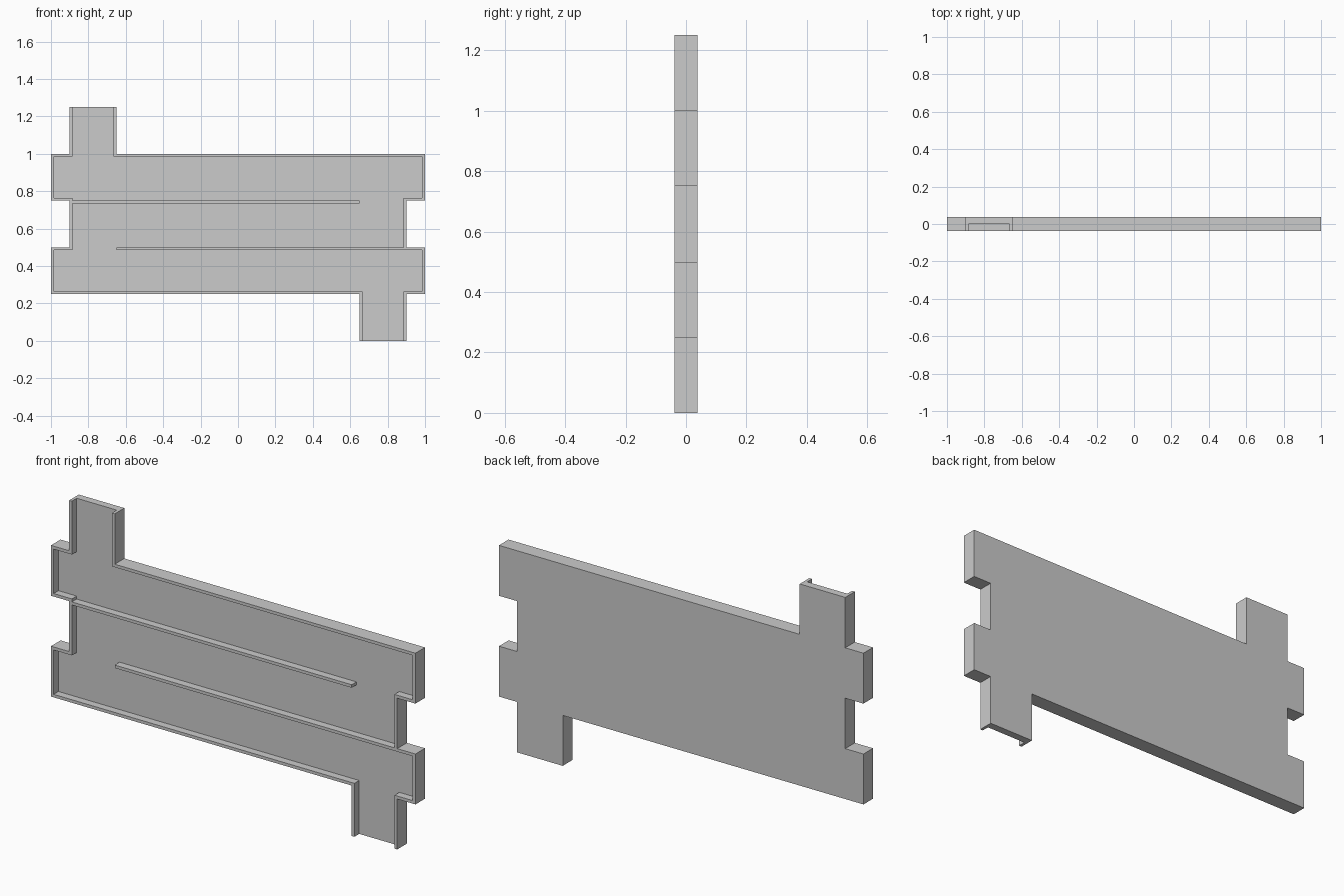
import bpy, bmesh
from mathutils import Vector

if "Cube" in bpy.data.objects:
    bpy.data.objects.remove(bpy.data.objects["Cube"])

FRONT, FLOOR, BACK = -0.0375, 0.0, 0.0375   # depth levels along y
T = 0.015                                   # wall thickness


def prism(name, pts, y0, y1):
    """Extrude an x/z outline from y0 to y1."""
    bm = bmesh.new()
    face = bm.faces.new([bm.verts.new((x, y0, z)) for x, z in pts])
    new = bmesh.ops.extrude_face_region(bm, geom=[face])["geom"]
    verts = [g for g in new if isinstance(g, bmesh.types.BMVert)]
    bmesh.ops.translate(bm, verts=verts, vec=(0, y1 - y0, 0))
    bmesh.ops.recalc_face_normals(bm, faces=bm.faces)
    mesh = bpy.data.meshes.new(name)
    bm.to_mesh(mesh)
    bm.free()
    obj = bpy.data.objects.new(name, mesh)
    bpy.context.collection.objects.link(obj)
    return obj


def inset(path):
    """Offset a right-angled clockwise path inward by the wall thickness."""
    p = [Vector(q) for q in path]
    norms = []
    for a, b in zip(p, p[1:]):
        d = (b - a).normalized()
        norms.append(Vector((d.y, -d.x)))
    out = [p[0] + norms[0] * T]
    out += [q + (m + n) * T for q, m, n in zip(p[1:], norms, norms[1:])]
    out.append(p[-1] + norms[-1] * T)
    return [tuple(q) for q in out]


# Clockwise outline: right side going down, left side going up
right = [(-0.65, 1.25), (-0.65, 1.0), (1.0, 1.0), (1.0, 0.75), (0.9, 0.75),
         (0.9, 0.5), (1.0, 0.5), (1.0, 0.25), (0.9, 0.25), (0.9, 0.0)]
left = [(-x, 1.25 - z) for x, z in right]   # half-turn symmetry
left[0], left[-1] = (0.65, 0.0), (-0.9, 1.25)

# Back plate
prism("back_plate", right + left, FLOOR, BACK)

# Rim walls, open at the inlet and the outlet
for name, path in (("right_rim", right), ("left_rim", left)):
    prism(name, path + inset(path)[::-1], FRONT, FLOOR)

# Channel dividers
for name, x0, x1, z in (("upper_divider", -0.9 + T, 0.65, 0.75),
                        ("lower_divider", -0.65, 0.9 - T, 0.5)):
    prism(name, [(x0, z - T), (x1, z - T), (x1, z), (x0, z)], FRONT, FLOOR)
